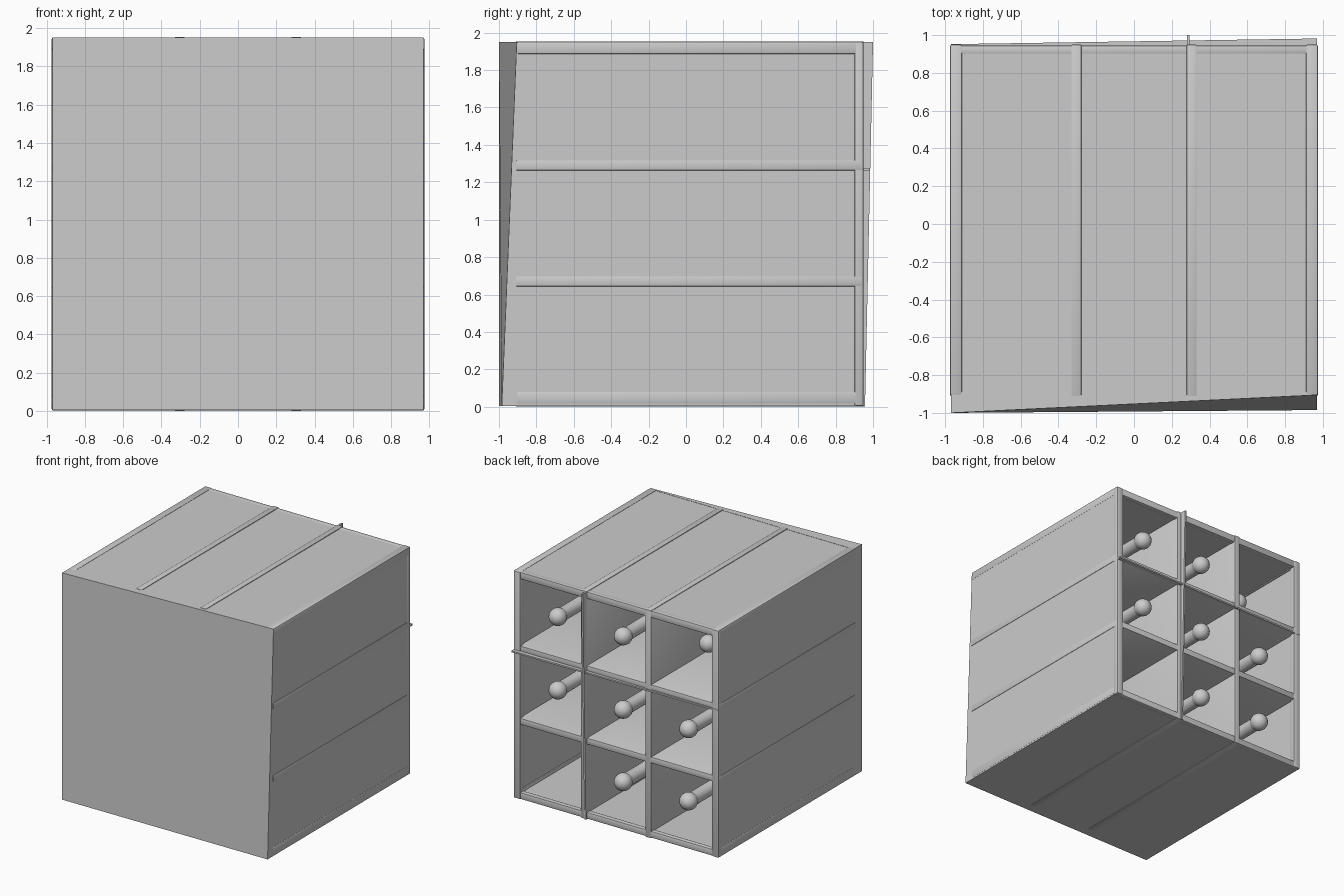
import bpy, bmesh, math
from mathutils import Vector

if "Cube" in bpy.data.objects:
    bpy.data.objects.remove(bpy.data.objects["Cube"])

grey = bpy.data.materials.new("light grey")
grey.diffuse_color = (0.6, 0.6, 0.6, 1)
grey.use_nodes = True
grey.node_tree.nodes["Principled BSDF"].inputs["Base Color"].default_value = grey.diffuse_color
W, H = 0.97, 1.95          # half width, height of the rack


def finish(bm, name, smooth=False):
    bmesh.ops.recalc_face_normals(bm, faces=bm.faces)
    me = bpy.data.meshes.new(name)
    bm.to_mesh(me)
    bm.free()
    ob = bpy.data.objects.new(name, me)
    bpy.context.collection.objects.link(ob)
    me.materials.append(grey)
    if smooth:
        bpy.context.view_layer.objects.active = ob
        ob.select_set(True)
        bpy.ops.object.shade_smooth_by_angle(angle=math.radians(40))
        ob.select_set(False)
    return ob


def box(name, x0, x1, y0, y1, z0, z1, bevel=0, move=None):
    """Box between two corners; move(co) may nudge its corners."""
    bm = bmesh.new()
    bmesh.ops.create_cube(bm, size=1)
    for v in bm.verts:
        c = v.co
        v.co = Vector((x1 if c.x > 0 else x0, y1 if c.y > 0 else y0, z1 if c.z > 0 else z0))
        if move:
            move(v.co)
    if bevel:
        bmesh.ops.bevel(bm, geom=bm.edges[:], offset=bevel, segments=2, affect='EDGES', profile=0.5)
    return finish(bm, name, bool(bevel))


# closing panel with one pushed-in corner
def slant(c):
    if c.y < -0.95 and c.x > 0:
        c.y = -0.905 if c.z > 1 else -0.985
box("closing_panel", -W, W, -1, -0.89, 0.005, H, move=slant)

# outer shell
box("left_wall", -W, -W + 0.05, -0.89, 0.94, 0.005, H - 0.002)
box("right_wall", W - 0.05, W, -0.89, 0.94, 0.005, H - 0.002)
box("floor_board", -W, W, -0.89, 0.94, 0.005, 0.055)
box("top_board", -W, W, -0.89, 0.94, H - 0.055, H - 0.002)

# inner dividers, slightly proud of the shell
for i, x in enumerate((-0.305, 0.305)):
    box(f"upright_divider_{i}", x - 0.027, x + 0.027, -0.91, 0.95, 0, H + 0.004, 0.006)
for i, z in enumerate((0.67, 1.29)):
    box(f"shelf_{i}", -W - 0.004, W + 0.004, -0.91, 0.945, z - 0.027, z + 0.027, 0.006)

# rounded edge strips around the open side and along the shell
for s, side in ((-1, "left"), (1, "right")):
    a, b = sorted((s * (W - 0.06), s * (W + 0.003)))
    box(f"{side}_edge_post", a, b, 0.9, 0.95, 0.003, H, 0.008)
    for z, lvl in ((0.05, "lower"), (H - 0.03, "upper")):
        box(f"{side}_{lvl}_edge_strip", a, b, -0.905, 0.945, z - 0.035, z + 0.032, 0.008)
box("lower_edge_rail", -W, W, 0.9, 0.945, 0.003, 0.06, 0.008)
box("upper_edge_rail", -W, W, 0.9, 0.945, H - 0.06, H, 0.008)

# thin warped blades standing off the open side
def lean_up(c):
    if c.y > 0.95:
        c.y = 1.0 if c.z > 1 else 0.957
def lean_right(c):
    if c.y > 0.95:
        c.y = 0.982 if c.x > 0 else 0.952
box("upright_blade", 0.28, 0.295, 0.94, 0.98, 0, H, move=lean_up)
box("shelf_blade", -W, W, 0.94, 0.97, 1.262, 1.275, move=lean_right)


# bottles with ball stoppers: radius and y profile, spun about the y axis
def bottle(name, x, z, tip):
    prof = [(0, -0.885), (0.22, -0.885), (0.22, tip - 0.98), (0.2, tip - 0.9),
            (0.13, tip - 0.8), (0.055, tip - 0.7), (0.055, tip - 0.06)]
    r = 0.073
    prof += [(r * math.sin(a), tip + r * math.cos(a))
             for a in (math.radians(130 - 130 * k / 8) for k in range(9))]
    bm = bmesh.new()
    vs = [bm.verts.new((x + rad, y, z)) for rad, y in prof]
    es = [bm.edges.new(p) for p in zip(vs, vs[1:])]
    bmesh.ops.spin(bm, geom=vs + es, cent=(x, 0, z), axis=(0, 1, 0),
                   angle=2 * math.pi, steps=24)
    bmesh.ops.remove_doubles(bm, verts=bm.verts[:], dist=0.0005)
    finish(bm, name, True)


for r, z in enumerate((0.36, 0.98, 1.61)):
    for c, x in enumerate((-0.62, 0, 0.62)):
        if (r, c) == (0, 2):
            continue                      # this cell is empty
        bottle(f"bottle_{r}_{c}", x, z, 0.58 if (r, c) == (2, 0) else 0.85)
